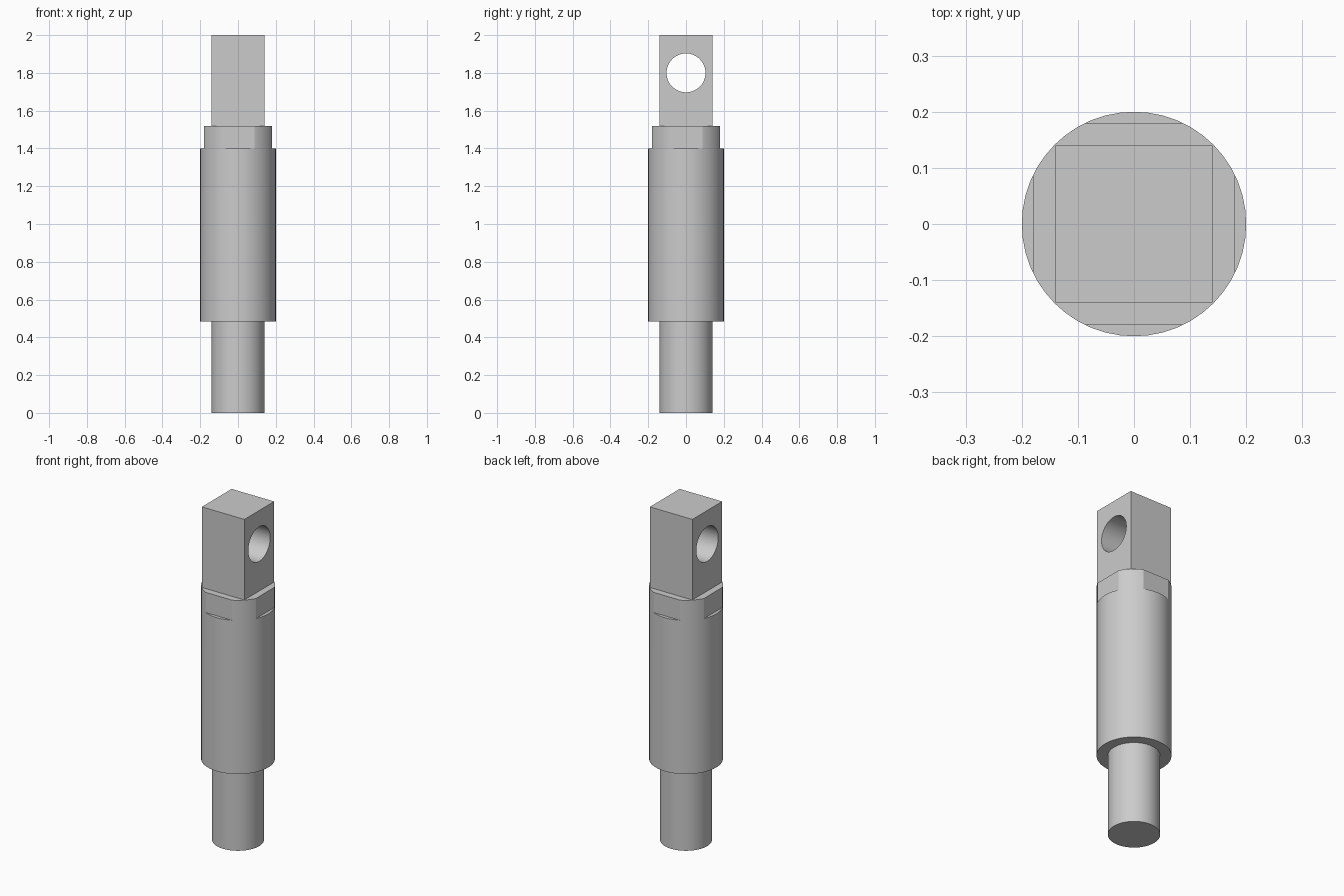
import bpy
import math
from mathutils import Vector

if "Cube" in bpy.data.objects:
    bpy.data.objects.remove(bpy.data.objects["Cube"], do_unlink=True)

SEGMENTS = 48
BODY_R, SHAFT_R, TANG_HALF, FLAT = 0.2, 0.14, 0.14, 0.18
SHOULDER_Z, FLAT_Z, BODY_TOP, TOP = 0.485, 1.4, 1.52, 2.0

steel = bpy.data.materials.new("grey_steel")
steel.use_nodes = True
color = (0.6, 0.6, 0.6, 1)
steel.diffuse_color = color
steel.node_tree.nodes["Principled BSDF"].inputs["Base Color"].default_value = color


def cylinder(name, radius, z0, z1):
    bpy.ops.mesh.primitive_cylinder_add(vertices=SEGMENTS, radius=radius,
                                        depth=z1 - z0, location=(0, 0, (z0 + z1) / 2))
    obj = bpy.context.object
    obj.name = name
    obj.data.materials.append(steel)
    return obj


def box(name, low, high):
    low, high = Vector(low), Vector(high)
    bpy.ops.mesh.primitive_cube_add(size=1, location=(low + high) / 2)
    obj = bpy.context.object
    obj.name = name
    obj.scale = high - low
    bpy.ops.object.transform_apply(location=False, rotation=False, scale=True)
    obj.data.materials.append(steel)
    return obj


def combine(target, tool, operation):
    mod = target.modifiers.new(operation.lower(), 'BOOLEAN')
    mod.operation, mod.solver, mod.object = operation, 'EXACT', tool
    bpy.context.view_layer.objects.active = target
    bpy.ops.object.modifier_apply(modifier=mod.name)
    bpy.data.objects.remove(tool, do_unlink=True)


# Main barrel with a thinner shaft below
rod = cylinder("clevis_rod", BODY_R, SHOULDER_Z, BODY_TOP)
combine(rod, cylinder("shaft", SHAFT_R, 0, SHOULDER_Z + 0.1), 'UNION')

# Four wrench flats around the top of the barrel
for axis in (0, 1):
    for side in (-1, 1):
        low, high = [-0.3, -0.3, FLAT_Z], [0.3, 0.3, BODY_TOP + 0.1]
        low[axis], high[axis] = sorted((side * FLAT, side * 0.3))
        combine(rod, box("flat_cutter", low, high), 'DIFFERENCE')

# Square tang with a pin hole across it
h = TANG_HALF
combine(rod, box("tang", (-h, -h, BODY_TOP - 0.05), (h, h, TOP)), 'UNION')
hole = cylinder("pin_hole_cutter", 0.103, -0.3, 0.3)
hole.rotation_euler = (0, math.pi / 2, 0)
hole.location = (0, 0, 1.8)
combine(rod, hole, 'DIFFERENCE')

# Smooth round walls, crisp edges
bpy.ops.object.select_all(action='DESELECT')
rod.select_set(True)
bpy.context.view_layer.objects.active = rod
bpy.ops.object.shade_smooth_by_angle(angle=math.radians(20))
